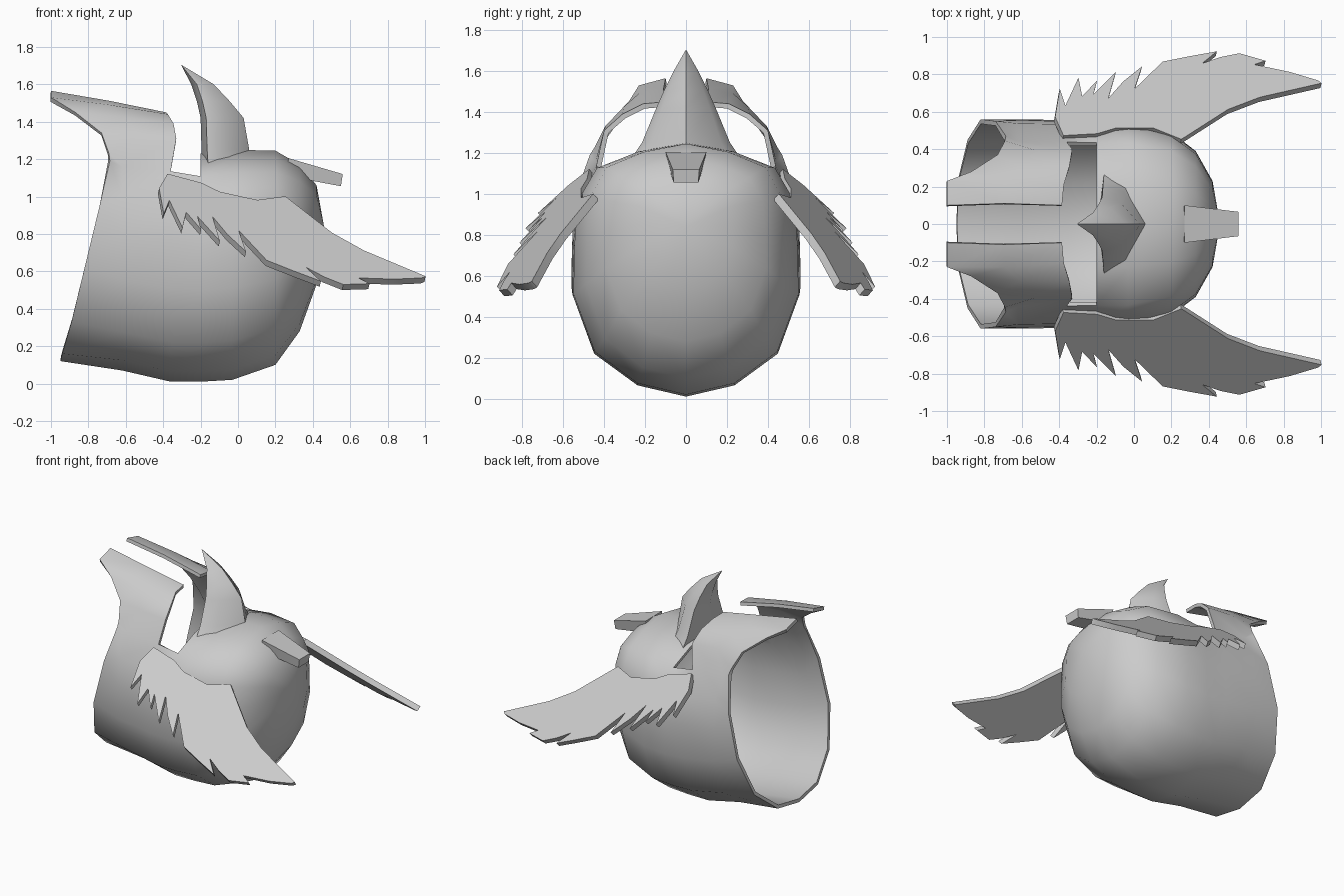
import bpy

if "Cube" in bpy.data.objects:
    bpy.data.objects.remove(bpy.data.objects["Cube"])

def make(name, verts, faces, mods=(), angle=35):
    me = bpy.data.meshes.new(name)
    me.from_pydata(verts, [], faces)
    me.update()
    ob = bpy.data.objects.new(name, me)
    bpy.context.collection.objects.link(ob)
    for kind, props in mods:
        m = ob.modifiers.new(kind.title(), kind)
        for k, v in props.items():
            setattr(m, k, v)
    bpy.ops.object.select_all(action='DESELECT')
    ob.select_set(True)
    bpy.context.view_layer.objects.active = ob
    bpy.ops.object.convert(target='MESH')
    bpy.ops.object.shade_smooth_by_angle(angle=angle * 3.14159 / 180)
    return ob

MIRROR = ('MIRROR', dict(use_axis=(False, True, False), use_clip=True))

# Helmet shell: half cross-section (width share, height share), swept along x
section = [(0, 0), (.43, .045), (.81, .17), (1, .4), (.99, .6), (.96, .77),
           (.79, .9), (.42, .965), (0, 1)]
columns = [(-.62, .56, .07, 1.28), (-.36, .555, .01, 1.26), (-.2, .55, .01, 1.23),
           (-.03, .55, .02, 1.25), (.2, .49, .10, 1.245), (.33, .39, .28, 1.17),
           (.42, .23, .53, 1.06)]
rim = [(-.95, 0, .12), (-.94, .24, .16), (-.89, .45, .33), (-.82, .56, .62),
       (-.74, .55, .95), (-.685, .47, 1.19), (-.69, .445, 1.23)]
# Swept-back side fins continue the shell upwards at the open end
fin_rim = [(-.73, .37, 1.34), (-.87, .28, 1.45), (-1, .23, 1.53), (-1, .1, 1.565)]
fin_back = [(-.33, .40, 1.31), (-.345, .31, 1.39), (-.375, .21, 1.44), (-.385, .1, 1.45)]

grid = {(0, r): p for r, p in enumerate(rim)}
for c, (x, w, zb, zt) in enumerate(columns, 1):
    for r, (sy, sz) in enumerate(section):
        if c > 2 or r < 7:
            grid[c, r] = (x, w * sy, zb + (zt - zb) * sz)
for i, (a, b) in enumerate(zip(fin_rim, fin_back)):
    grid[0, 7 + i], grid[2, 7 + i] = a, b
    grid[1, 7 + i] = tuple((p + q) / 2 + d for p, q, d in zip(a, b, (0, .01, .005)))
keys = list(grid)
index = {k: i for i, k in enumerate(keys)}
verts = [grid[k] for k in keys] + [(.46, 0, .84)]
faces = []
for c in range(7):
    for r in range(10):
        quad = [(c, r), (c, r + 1), (c + 1, r + 1), (c + 1, r)]
        if all(q in index for q in quad) and not (c == 2 and r > 5):
            faces.append([index[q] for q in quad])
for r in range(8):
    faces.append([index[7, r], index[7, r + 1], len(verts) - 1])
make("helmet_shell", verts, faces,
     [MIRROR, ('SOLIDIFY', dict(thickness=.025, offset=-1))], 40)

# Crest horn: lofted rings (height, ridge x, back x, half width) ending in a tip
rings = [(1.17, .09, -.19, .27), (1.25, .06, -.195, .215), (1.42, .03, -.2, .145),
         (1.51, -.045, -.22, .105), (1.6, -.13, -.25, .06)]
hv, hf = [], []
for z, f, b, w in rings:
    m = b + (f - b) * .55
    hv += [(f, 0, z), (m, w * .8, z), (b + .03, w, z), (b, 0, z),
           (b + .03, -w, z), (m, -w * .8, z)]
hv.append((-.305, 0, 1.705))
for k in range(len(rings) - 1):
    for i in range(6):
        j = (i + 1) % 6
        hf.append([k * 6 + i, k * 6 + j, k * 6 + 6 + j, k * 6 + 6 + i])
top = 6 * (len(rings) - 1)
hf += [[top + i, top + (i + 1) % 6, top + 6] for i in range(6)]
hf.append([5, 4, 3, 2, 1, 0])
make("crest_horn", hv, hf, angle=50)

# Brow spout: tapered block pointing forward
sv = []
for x, zt, zb, wt, wb in ((.27, 1.205, 1.11, .10, .08), (.56, 1.12, 1.055, .065, .06)):
    sv += [(x, -wt, zt), (x, wt, zt), (x - .01, wb, zb), (x - .01, -wb, zb)]
make("brow_spout", sv, [(3, 2, 1, 0), (4, 5, 6, 7), (0, 1, 5, 4), (1, 2, 6, 5),
                        (2, 3, 7, 6), (3, 0, 4, 7)])

# Wings: feathered outline seen from above, lying in one sloping plane
outline = [(-.38, .46), (-.2, .47), (-.1, .5), (.1, .5), (.25, .44), (.5, .6),
           (.67, .665), (1, .74), (.98, .755), (.83, .80), (.64, .84), (.7, .86),
           (.56, .9), (.46, .88), (.36, .845), (.44, .91), (.3, .885), (.15, .855),
           (0, .71), (.04, .83), (-.06, .75), (-.14, .66), (-.1, .8), (-.22, .68),
           (-.2, .755), (-.28, .67), (-.3, .77), (-.37, .62), (-.4, .71), (-.425, .56)]
wv = [(x, y, (1.627 - .25 * x - y) / 1.14) for x, y in outline]
make("wings", wv, [list(range(len(wv)))],
     [('SOLIDIFY', dict(thickness=.04, offset=0)), ('MIRROR', dict(use_axis=(False, True, False)))])
